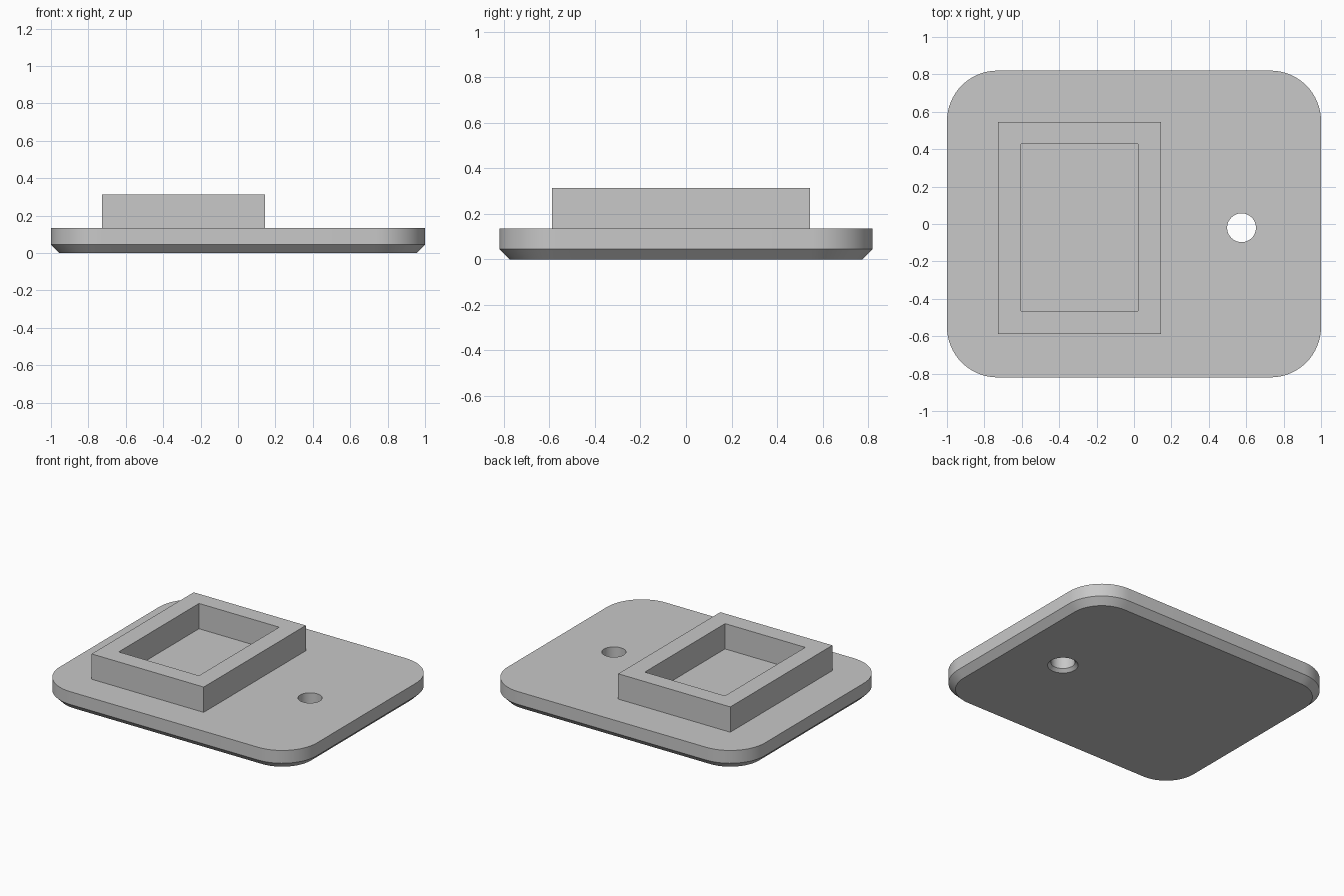
import bpy
import bmesh
from math import sin, cos, pi, radians

cube = bpy.data.objects.get("Cube")
if cube:
    bpy.data.objects.remove(cube, do_unlink=True)

GREY = (0.58, 0.58, 0.58, 1)
grey = bpy.data.materials.new("plain grey")
grey.use_nodes = True
grey.diffuse_color = GREY
grey.node_tree.nodes["Principled BSDF"].inputs["Base Color"].default_value = GREY

PLATE_TOP = 0.135
BEVEL = 0.045
FRAME_TOP = 0.313


def rounded_rect(hx, hy, r, steps=16):
    """Outline of a centred rounded rectangle."""
    pts = []
    for i, (sx, sy) in enumerate([(1, 1), (-1, 1), (-1, -1), (1, -1)]):
        for k in range(steps + 1):
            a = (i + k / steps) * pi / 2
            pts.append((sx * (hx - r) + r * cos(a), sy * (hy - r) + r * sin(a)))
    return pts


def circle(cx, cy, r, steps=48):
    return [(cx + r * cos(2 * pi * k / steps), cy + r * sin(2 * pi * k / steps))
            for k in range(steps)]


def rect(x0, x1, y0, y1):
    return [(x0, y0), (x1, y0), (x1, y1), (x0, y1)]


def loft(bm, sections):
    """Join a stack of (outline, height) sections; return first and last loops."""
    loops = [[bm.verts.new((x, y, z)) for x, y in pts] for pts, z in sections]
    for a, b in zip(loops, loops[1:]):
        for i in range(len(a)):
            j = (i + 1) % len(a)
            bm.faces.new((a[i], a[j], b[j], b[i]))
    return loops[0], loops[-1]


def cap(bm, *loops):
    """Fill the area between an outer outline and its holes."""
    edges = [bm.edges.get((l[i - 1], l[i])) for l in loops for i in range(len(l))]
    bmesh.ops.triangle_fill(bm, edges=edges, use_beauty=True)


def finish(bm, name):
    bmesh.ops.recalc_face_normals(bm, faces=bm.faces)
    mesh = bpy.data.meshes.new(name)
    bm.to_mesh(mesh)
    bm.free()
    mesh.materials.append(grey)
    obj = bpy.data.objects.new(name, mesh)
    bpy.context.collection.objects.link(obj)
    bpy.ops.object.select_all(action='DESELECT')
    obj.select_set(True)
    bpy.context.view_layer.objects.active = obj
    bpy.ops.object.shade_smooth_by_angle(angle=radians(30))


# Rounded plate with bevelled underside and a countersunk through hole
bm = bmesh.new()
body = rounded_rect(1, 0.82, 0.27)
foot = rounded_rect(1 - BEVEL, 0.82 - BEVEL, 0.27 - BEVEL)
bottom, top = loft(bm, [(foot, 0), (body, BEVEL), (body, PLATE_TOP)])
hole = circle(0.575, -0.02, 0.077)
sink = circle(0.575, -0.02, 0.098)
hole_bottom, hole_top = loft(bm, [(sink, 0), (hole, 0.021), (hole, PLATE_TOP)])
cap(bm, bottom, hole_bottom)
cap(bm, top, hole_top)
finish(bm, "base_plate")

# Raised rectangular frame around an open pocket
bm = bmesh.new()
outer = rect(-0.727, 0.145, -0.588, 0.546)
inner = rect(-0.603, 0.021, -0.464, 0.428)
loft(bm, [(outer, PLATE_TOP), (outer, FRAME_TOP),
          (inner, FRAME_TOP), (inner, PLATE_TOP)])
finish(bm, "pocket_frame")
